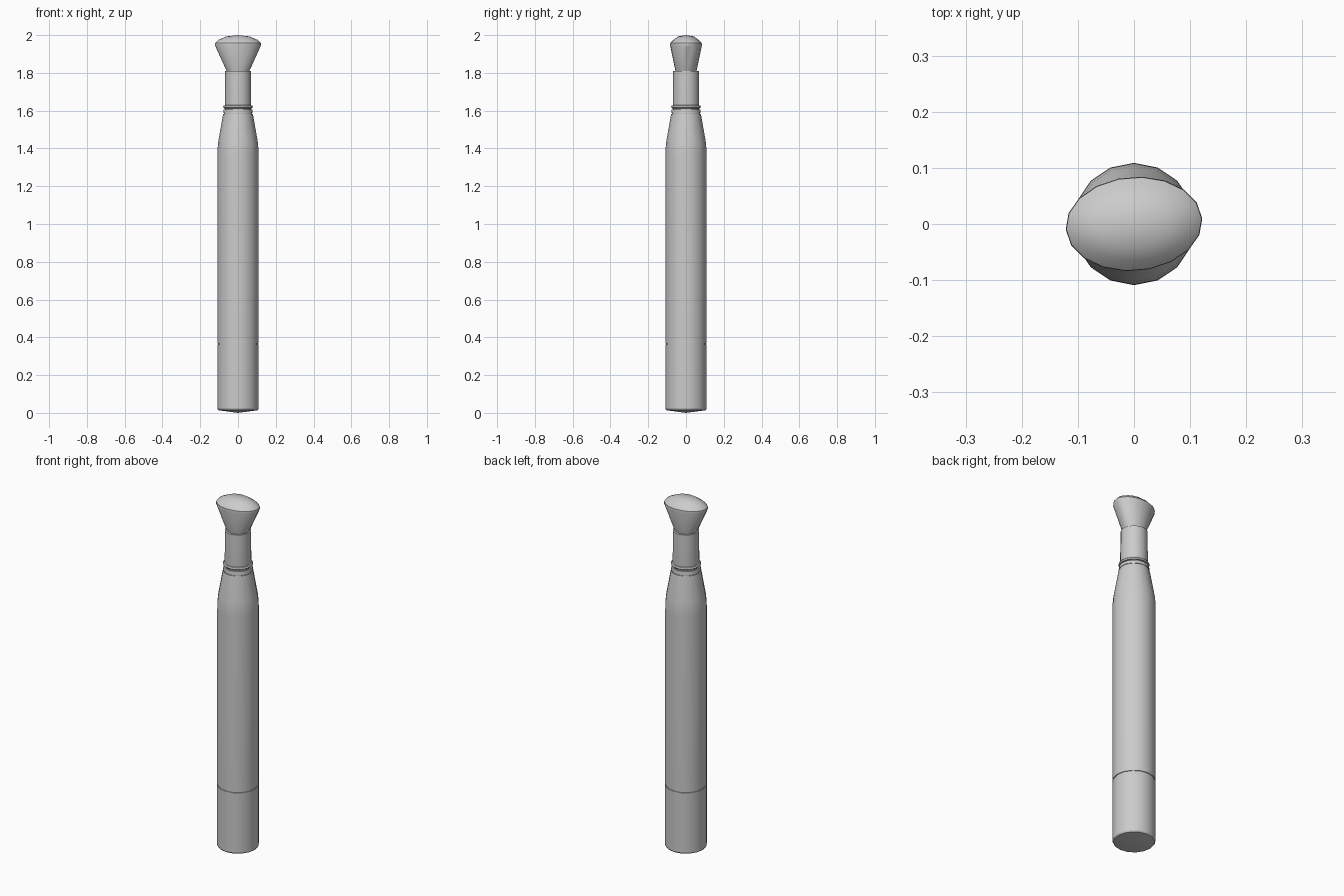
import bpy, bmesh, math

cube = bpy.data.objects.get("Cube")
if cube:
    bpy.data.objects.remove(cube, do_unlink=True)

grey = bpy.data.materials.new("light grey")
grey.use_nodes = True
colour = (0.6, 0.6, 0.6, 1)
grey.diffuse_color = colour
grey.node_tree.nodes["Principled BSDF"].inputs["Base Color"].default_value = colour


def loft(name, rings, sides=16, turn=0.0, sharp=30):
    """Join elliptical rings (x radius, y radius, z); zero radius makes a tip."""
    bm = bmesh.new()
    loops = []
    for rx, ry, z in rings:
        if rx == 0:
            loops.append([bm.verts.new((0, 0, z))] * sides)
            continue
        loop = []
        for i in range(sides):
            a = math.tau * i / sides
            x, y = rx * math.cos(a), ry * math.sin(a)
            loop.append(bm.verts.new((x * math.cos(turn) - y * math.sin(turn),
                                      x * math.sin(turn) + y * math.cos(turn), z)))
        loops.append(loop)
    for low, high in zip(loops, loops[1:]):
        for i in range(sides):
            j = (i + 1) % sides
            corners = list(dict.fromkeys((low[i], low[j], high[j], high[i])))
            bm.faces.new(corners)
    bmesh.ops.recalc_face_normals(bm, faces=bm.faces)
    mesh = bpy.data.meshes.new(name)
    bm.to_mesh(mesh)
    bm.free()
    mesh.materials.append(grey)
    obj = bpy.data.objects.new(name, mesh)
    bpy.context.collection.objects.link(obj)
    bpy.ops.object.select_all(action="DESELECT")
    obj.select_set(True)
    bpy.context.view_layer.objects.active = obj
    bpy.ops.object.shade_smooth_by_angle(angle=math.radians(sharp))
    return obj


def turned(name, profile):
    return loft(name, [(r, r, z) for r, z in profile])


# Handle: end cap, long barrel and shoulder, with fine seams between them
turned("end_cap", [(0, 0), (0.104, 0.014), (0.109, 0.022), (0.109, 0.362),
                   (0.105, 0.362), (0, 0.362)])
turned("barrel", [(0, 0.36), (0.105, 0.36), (0.105, 0.368), (0.109, 0.368),
                  (0.109, 1.36), (0.108, 1.4), (0.104, 1.44), (0.079, 1.582),
                  (0.075, 1.582), (0, 1.582)])
turned("shoulder", [(0, 1.58), (0.075, 1.58), (0.075, 1.588), (0.078, 1.588),
                    (0.076, 1.606), (0.068, 1.606), (0, 1.606)])

# Neck with a raised rounded collar
turned("neck", [(0, 1.6), (0.068, 1.6), (0.07, 1.635), (0.068, 1.81), (0, 1.81)])
turned("collar", [(0.066, 1.612), (0.075, 1.613), (0.079, 1.62),
                  (0.075, 1.627), (0.066, 1.63)])

# Flared oval head with a domed top
loft("head", [(0, 0, 1.80), (0.056, 0.054, 1.80), (0.122, 0.084, 1.945),
              (0.121, 0.083, 1.957), (0.104, 0.066, 1.975),
              (0.062, 0.042, 1.993), (0, 0, 2.0)], sides=18, turn=0.08, sharp=28)
